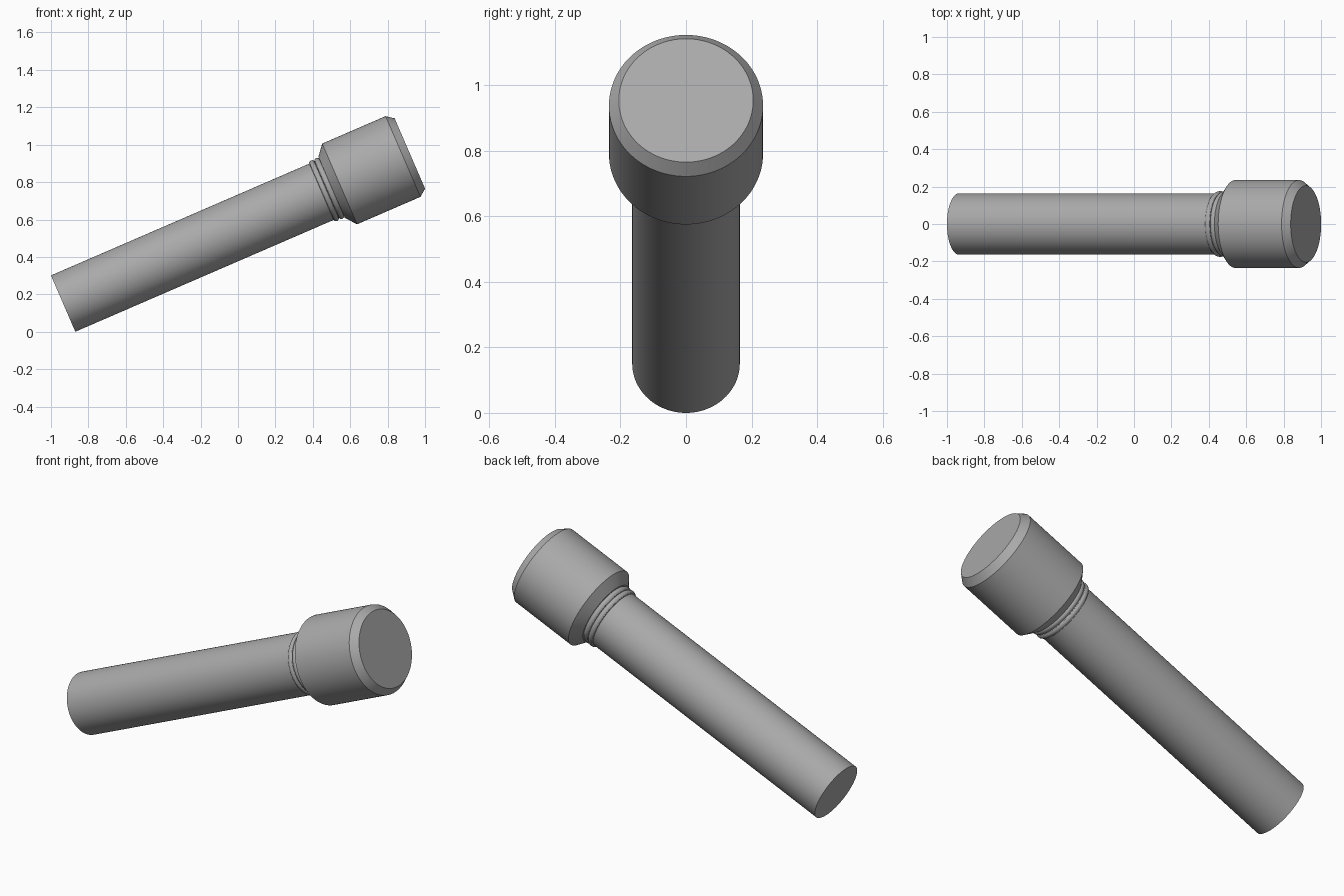
import bpy, bmesh, math
from mathutils import Matrix, Vector

cube = bpy.data.objects.get("Cube")
if cube:
    bpy.data.objects.remove(cube, do_unlink=True)

SIDES = 96
TILT = math.radians(23.4)
TUBE_R = 0.164
# Local z becomes the tilted long axis, starting at the tail centre
PLACE = (Matrix.Translation((-1 + TUBE_R * math.sin(TILT), 0, TUBE_R * math.cos(TILT)))
         @ Matrix.Rotation(math.pi / 2 - TILT, 4, 'Y'))

grey = bpy.data.materials.new("plain grey")
grey.use_nodes = True
colour = (0.40, 0.40, 0.40, 1)
grey.diffuse_color = colour
grey.node_tree.nodes["Principled BSDF"].inputs["Base Color"].default_value = colour


def lathe(name, profile):
    """Spin (radius, distance) points around the long axis."""
    bm = bmesh.new()
    verts = [bm.verts.new((r, 0, d)) for r, d in profile]
    edges = [bm.edges.new(pair) for pair in zip(verts, verts[1:])]
    bmesh.ops.spin(bm, geom=verts + edges, cent=(0, 0, 0), axis=(0, 0, 1),
                   angle=math.tau, steps=SIDES)
    bmesh.ops.remove_doubles(bm, verts=bm.verts[:], dist=0.0001)
    bmesh.ops.recalc_face_normals(bm, faces=bm.faces[:])
    # Open shells: make sure the side walls face away from the axis
    wall = max(bm.faces, key=lambda f: Vector(f.calc_center_median()[:2]).length)
    if wall.normal.xy.dot(wall.calc_center_median().xy) < 0:
        bmesh.ops.reverse_faces(bm, faces=bm.faces[:])
    bm.transform(PLACE)
    mesh = bpy.data.meshes.new(name)
    bm.to_mesh(mesh)
    bm.free()
    mesh.materials.append(grey)
    mesh.shade_smooth()
    mesh.set_sharp_from_angle(angle=math.radians(30))
    obj = bpy.data.objects.new(name, mesh)
    bpy.context.collection.objects.link(obj)


def bead(start, end, base, height, steps=6):
    """Rounded ring profile bulging above the base radius."""
    return [(base + height * math.sin(math.pi * i / steps),
             start + (end - start) * (1 - math.cos(math.pi * i / steps)) / 2)
            for i in range(steps + 1)]


# Straight handle with a flat tail
lathe("handle", [(0, 0), (TUBE_R, 0), (TUBE_R, 1.505)])

# Two rounded rings at the neck
lathe("neck_rings", bead(1.505, 1.535, TUBE_R, 0.012) + bead(1.535, 1.566, TUBE_R, 0.013)[1:])

# Flared head with a bevelled rim and a flat lens
lathe("head", [(TUBE_R, 1.564), (0.178, 1.564), (0.235, 1.611), (0.235, 1.98),
               (0.205, 2.02), (0, 2.02)])
